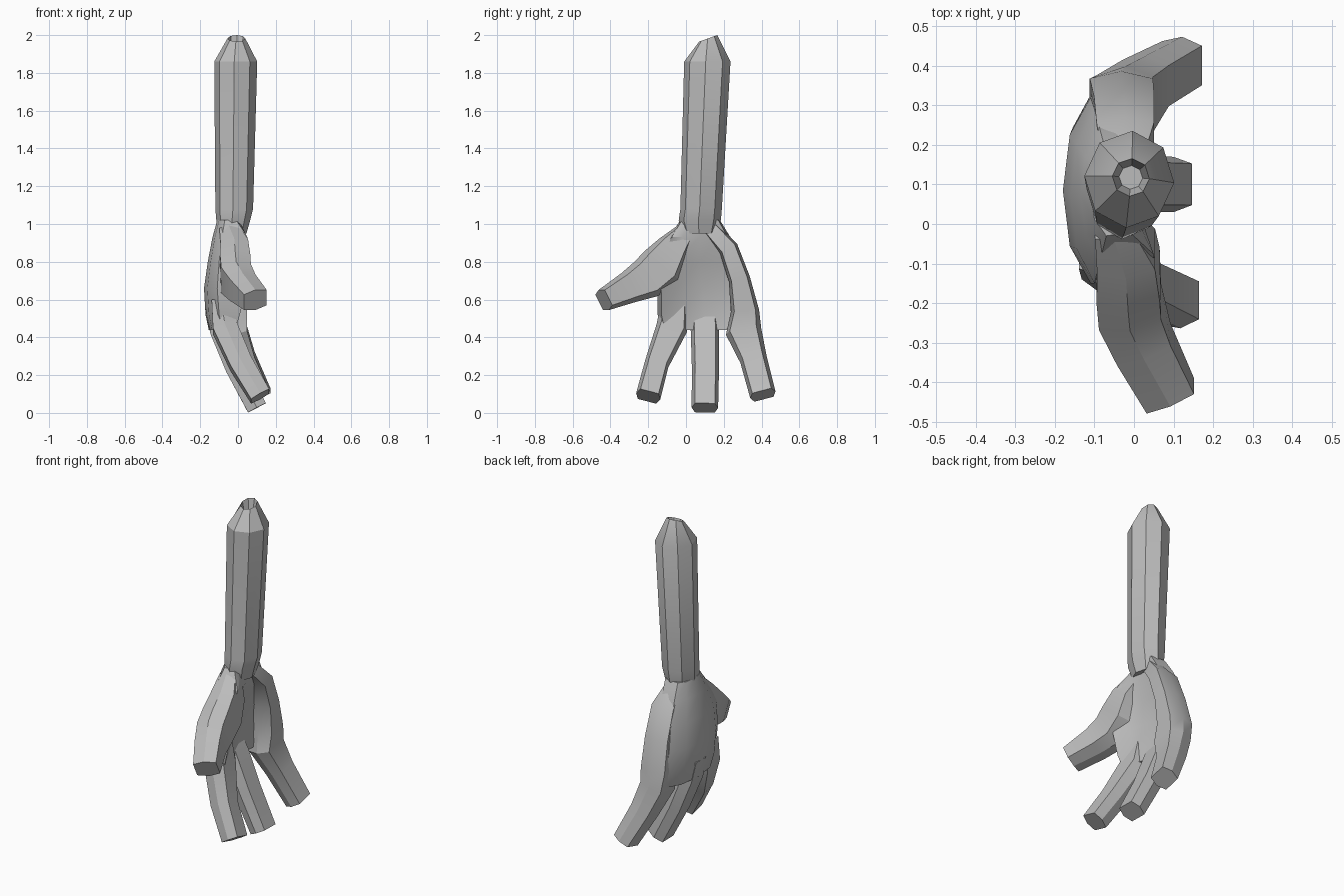
import bpy, bmesh
from math import sin, cos, pi
from mathutils import Vector

if "Cube" in bpy.data.objects:
    bpy.data.objects.remove(bpy.data.objects["Cube"], do_unlink=True)

grey = bpy.data.materials.new("plain grey")
grey.use_nodes = True
colour = (0.5, 0.5, 0.5, 1)
grey.diffuse_color = colour
grey.node_tree.nodes["Principled BSDF"].inputs["Base Color"].default_value = colour


def loft(name, rings):
    """Skin a list of equal rings and cap both ends."""
    bm = bmesh.new()
    loops = [[bm.verts.new(p) for p in ring] for ring in rings]
    n = len(loops[0])
    for a, b in zip(loops, loops[1:]):
        for i in range(n):
            j = (i + 1) % n
            bm.faces.new((a[i], a[j], b[j], b[i]))
    bm.faces.new(loops[0][::-1])
    bm.faces.new(loops[-1])
    bmesh.ops.recalc_face_normals(bm, faces=bm.faces)
    mesh = bpy.data.meshes.new(name)
    bm.to_mesh(mesh)
    bm.free()
    obj = bpy.data.objects.new(name, mesh)
    bpy.context.collection.objects.link(obj)
    mesh.materials.append(grey)
    bpy.ops.object.select_all(action="DESELECT")
    obj.select_set(True)
    bpy.context.view_layer.objects.active = obj
    bpy.ops.object.shade_smooth_by_angle(angle=0.5)


def oval(x, y, z, rx, ry, tilt=0):
    """Eight-sided arm ring, raised by tilt towards the back."""
    angles = [2 * pi * k / 8 - 0.07 for k in range(8)]
    return [(x + rx * cos(a), y + ry * sin(a), z + tilt * sin(a)) for a in angles]


def digit(name, path):
    """Six-sided finger along (x, y, z, half width, half depth) points."""
    centres = [Vector(p[:3]) for p in path]
    rings = []
    for i, (x, y, z, w, d) in enumerate(path):
        along = (centres[min(i + 1, len(path) - 1)] - centres[max(i - 1, 0)]).normalized()
        side = along.cross(Vector((1, 0, 0))).normalized()
        palmward = side.cross(along)
        if palmward.x < 0:
            palmward.negate()
        shape = ((-0.75, 1), (0.75, 1), (1, 0), (0.75, -1), (-0.75, -1), (-1, 0))
        rings.append([centres[i] + side * w * u + palmward * d * v for u, v in shape])
    loft(name, rings)


# Forearm with tapered, hollow top
loft("forearm", [
    oval(-0.03, 0.075, 0.95, 0.075, 0.09),
    oval(-0.025, 0.073, 1.02, 0.09, 0.112),
    oval(-0.02, 0.08, 1.08, 0.1, 0.11),
    oval(-0.012, 0.113, 1.86, 0.114, 0.123),
    oval(-0.008, 0.118, 1.983, 0.047, 0.048, 0.017),
    oval(-0.008, 0.118, 1.9, 0.03, 0.03),
])


def palm_ring(z, y0, y1, back, back_edge, rim, hollow):
    """Arched back; hollow palm side that rises gently to the thumb side."""
    arch = back * 0.75 + back_edge * 0.25
    slope = (rim + hollow) / 2
    profile = ((0, back_edge), (0.2, arch), (0.5, back), (0.8, arch), (1, back_edge),
               (0.96, hollow), (0.78, hollow), (0.5, hollow), (0.22, slope), (0.04, rim))
    return [(x, y0 + (y1 - y0) * t, z) for t, x in profile]


# Palm
loft("palm", [
    palm_ring(1.02, -0.03, 0.18, -0.11, -0.07, -0.01, 0.02),
    palm_ring(0.93, -0.09, 0.235, -0.135, -0.085, 0.05, 0.01),
    palm_ring(0.8, -0.15, 0.29, -0.16, -0.1, 0.055, -0.03),
    palm_ring(0.66, -0.15, 0.32, -0.18, -0.11, 0.045, -0.06),
    palm_ring(0.52, -0.15, 0.345, -0.172, -0.1, 0.01, -0.065),
    palm_ring(0.44, -0.13, 0.335, -0.155, -0.085, -0.015, -0.055),
])

# Thumb, broad where it joins the palm
digit("thumb", [
    (-0.05, 0.0, 0.965, 0.05, 0.05),
    (-0.02, -0.07, 0.875, 0.085, 0.074),
    (-0.015, -0.13, 0.78, 0.118, 0.08),
    (-0.01, -0.21, 0.71, 0.11, 0.08),
    (0.025, -0.305, 0.663, 0.085, 0.073),
    (0.092, -0.435, 0.598, 0.06, 0.066),
])

# Fingers
digit("index_finger", [
    (-0.09, -0.06, 0.6, 0.07, 0.05),
    (-0.07, -0.075, 0.45, 0.083, 0.065),
    (0.015, -0.155, 0.26, 0.064, 0.06),
    (0.117, -0.2, 0.088, 0.066, 0.055),
])
digit("middle_finger", [
    (-0.135, 0.1, 0.56, 0.065, 0.04),
    (-0.092, 0.1, 0.44, 0.075, 0.058),
    (-0.01, 0.103, 0.24, 0.072, 0.057),
    (0.1, 0.1, 0.027, 0.07, 0.053),
])

# Little finger, running up the palm edge to the wrist
digit("little_finger", [
    (-0.03, 0.135, 0.97, 0.045, 0.05),
    (-0.022, 0.225, 0.87, 0.052, 0.073),
    (-0.025, 0.282, 0.71, 0.057, 0.076),
    (-0.032, 0.312, 0.54, 0.075, 0.08),
    (-0.022, 0.305, 0.43, 0.095, 0.072),
    (0.03, 0.357, 0.285, 0.072, 0.063),
    (0.122, 0.407, 0.095, 0.069, 0.055),
])
